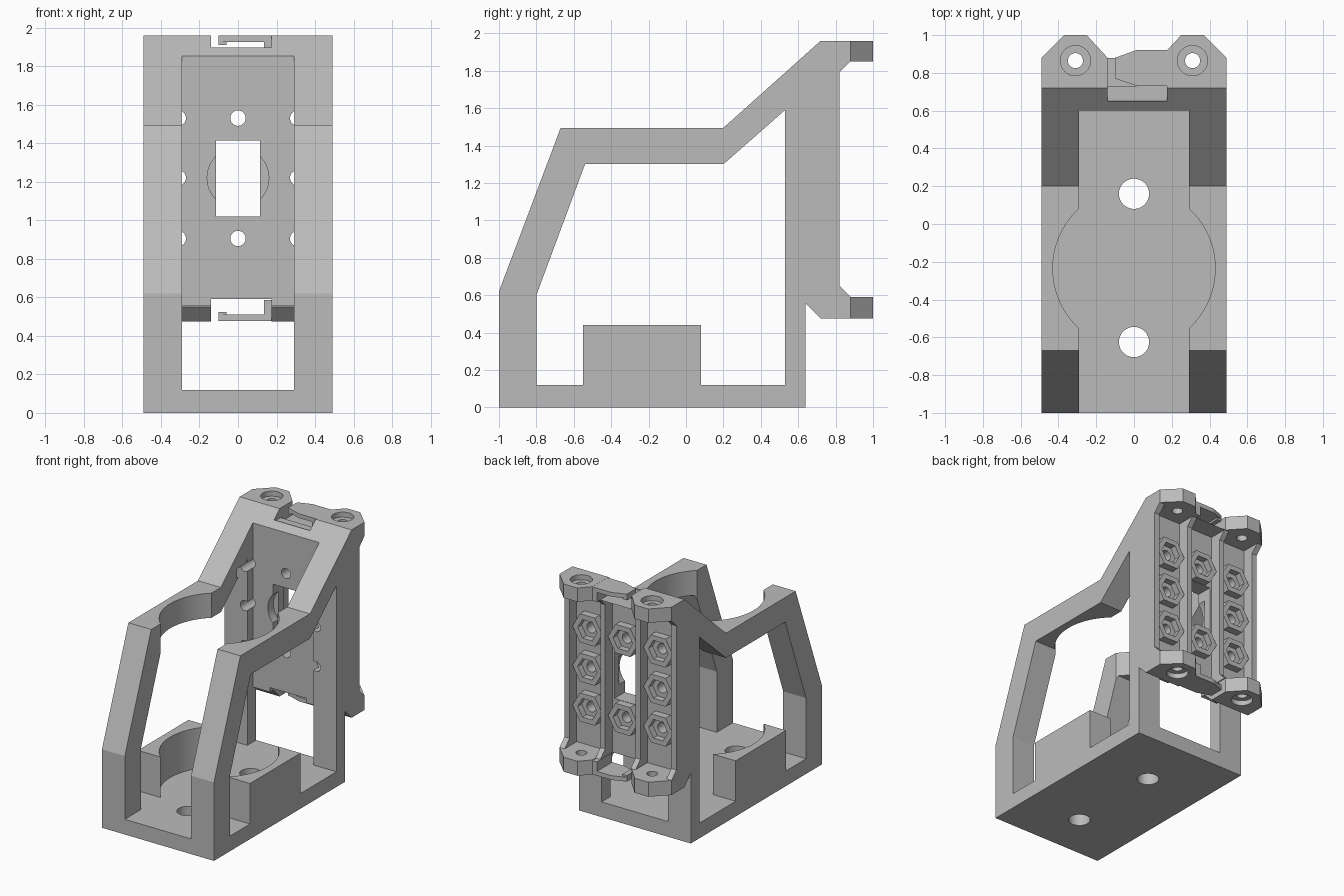
import bpy, bmesh, math

if "Cube" in bpy.data.objects:
    bpy.data.objects.remove(bpy.data.objects["Cube"])

grey = bpy.data.materials.new("plain grey")
grey.use_nodes = True
colour = (0.5, 0.5, 0.5, 1)
grey.diffuse_color = colour
grey.node_tree.nodes["Principled BSDF"].inputs["Base Color"].default_value = colour


def prism(name, points, axis, low, high):
    """Extrude a 2D outline along an axis from low to high."""
    place = {"x": lambda p, t: (t, p[0], p[1]),
             "y": lambda p, t: (p[0], t, p[1]),
             "z": lambda p, t: (p[0], p[1], t)}[axis]
    bm = bmesh.new()
    face = bm.faces.new([bm.verts.new(place(p, low)) for p in points])
    result = bmesh.ops.extrude_face_region(bm, geom=[face])
    start, end = place((0, 0), low), place((0, 0), high)
    verts = [v for v in result["geom"] if isinstance(v, bmesh.types.BMVert)]
    bmesh.ops.translate(bm, verts=verts, vec=[e - s for s, e in zip(start, end)])
    bmesh.ops.recalc_face_normals(bm, faces=bm.faces)
    mesh = bpy.data.meshes.new(name)
    bm.to_mesh(mesh)
    bm.free()
    mesh.materials.append(grey)
    obj = bpy.data.objects.new(name, mesh)
    bpy.context.collection.objects.link(obj)
    return obj


def box(name, x0, x1, y0, y1, z0, z1):
    return prism(name, [(x0, y0), (x1, y0), (x1, y1), (x0, y1)], "z", z0, z1)


def disc(name, centre, radius, axis, low, high, sides=48):
    step = 2 * math.pi / sides
    outline = [(centre[0] + radius * math.cos(i * step),
                centre[1] + radius * math.sin(i * step)) for i in range(sides)]
    return prism(name, outline, axis, low, high)


def activate(obj):
    bpy.ops.object.select_all(action="DESELECT")
    obj.select_set(True)
    bpy.context.view_layer.objects.active = obj


def cut(target, cutter):
    """Subtract the cutter from the target and throw the cutter away."""
    cutter.hide_render = True
    mod = target.modifiers.new("cut", "BOOLEAN")
    mod.operation = "DIFFERENCE"
    mod.solver = "EXACT"
    mod.object = cutter
    activate(target)
    bpy.ops.object.modifier_apply(modifier=mod.name)
    bpy.data.objects.remove(cutter)


TOP, BOTTOM = 1.96, 0.475
FLOOR = 0.73            # back face of the panel inside its channels
HOLE_X = 0.31
ROWS = (0.905, 1.22, 1.53)

# Whole frame from its side outline
outline = [(-1, 0), (0.64, 0), (0.64, 0.555), (0.72, BOTTOM), (1, BOTTOM), (1, 0.59),
           (0.88, 0.59), (0.82, 0.65), (0.82, 1.79), (0.88, 1.85), (1, 1.85),
           (1, TOP), (0.72, TOP), (0.2, 1.495), (-0.67, 1.495), (-1, 0.62)]
frame = prism("frame", outline, "x", -0.49, 0.49)

# Side openings, leaving the saddle blocks
opening = [(-0.8, 0.12), (-0.55, 0.12), (-0.55, 0.44), (0.08, 0.44), (0.08, 0.12),
           (0.53, 0.12), (0.53, 1.59), (0.2, 1.3), (-0.54, 1.3), (-0.8, 0.6)]
cut(frame, prism("cutter", opening, "x", -1, 1))

# Open middle, gap below the panel, and round seat
cut(frame, box("cutter", -0.29, 0.29, -1.1, 0.6, 0.12, 3))
cut(frame, box("cutter", -0.29, 0.29, 0.5, 0.645, 0.12, 0.555))
cut(frame, disc("cutter", (0, -0.235), 0.43, "z", 0.12, 3, 96))

# Base holes
for y in (-0.625, 0.16):
    cut(frame, disc("cutter", (0, y), 0.08, "z", -0.1, 0.3))

# Channels on the back of the panel
for x, half in ((-HOLE_X, 0.135), (0, 0.133), (HOLE_X, 0.135)):
    cut(frame, box("cutter", x - half, x + half, FLOOR, 1.1, 0.59, 1.85))

# Gap between the ears, and notches for the clips
gap = [(-0.14, FLOOR), (0.175, FLOOR), (0.175, 0.92), (0.25, 1), (0.26, 1.1),
       (-0.26, 1.1), (-0.25, 1), (-0.14, 0.88)]
for low, high in ((0.3, 0.59), (1.85, 2.1)):
    cut(frame, prism("cutter", gap, "z", low, high))
cut(frame, box("cutter", -0.14, 0.175, 0.65, 0.75, 1.885, 2.1))
cut(frame, box("cutter", -0.14, 0.175, 0.55, 0.75, 0.3, 0.59))

# Ear corners and counterbored ear holes
for side in (-1, 1):
    corner = [(side * 0.49, 0.88), (side * 0.37, 1), (side * 0.37, 1.1),
              (side * 0.6, 1.1), (side * 0.6, 0.88)]
    cut(frame, prism("cutter", corner, "z", 0.3, 2.1))
    for low, high, bore_low, bore_high in ((1.8, 2.1, 1.92, 2.1), (0.3, 0.65, 0.3, 0.515)):
        centre = (side * HOLE_X, 0.865)
        cut(frame, disc("cutter", centre, 0.04, "z", low, high, 32))
        cut(frame, disc("cutter", centre, 0.08, "z", bore_low, bore_high))

# Panel window with a round recess on its front
cut(frame, disc("cutter", (0, 1.22), 0.16, "y", 0.55, 0.67))
cut(frame, box("cutter", -0.115, 0.115, 0.5, 0.9, 1.02, 1.415))

# Hexagonal nut seats with bolt holes
for x in (-HOLE_X, 0, HOLE_X):
    for z in ROWS:
        if x == 0 and z == ROWS[1]:
            continue
        cut(frame, disc("cutter", (x, z), 0.04, "y", 0.4, 0.9, 32))
        seat = disc("nut_seat", (x, z), 0.13, "y", FLOOR - 0.005, 0.79, 6)
        cut(seat, disc("cutter", (x, z), 0.085, "y", 0.74, 0.9, 6))
        cut(seat, disc("cutter", (x, z), 0.04, "y", 0.6, 0.9, 32))
        activate(seat)
        bpy.ops.object.shade_smooth_by_angle(angle=math.radians(25))

# Spring clips at both ends of the panel
arm = [(-0.1, 0.77), (0.02, FLOOR), (0.2, FLOOR), (0.2, 0.92), (0.01, 0.92), (-0.1, 0.88)]
for name, face, inward in (("top", TOP, -1), ("bottom", BOTTOM, 1)):
    def level(depth):
        return face + inward * depth
    prism(name + "_clip_arm", arm, "z", *sorted((level(0.001), level(0.035))))
    box(name + "_clip_root", 0.135, 0.2, FLOOR, 0.92, *sorted((level(0.002), level(0.11))))
    box(name + "_clip_hook", -0.1, -0.06, 0.77, 0.88, *sorted((level(0.03), level(0.05))))

activate(frame)
bpy.ops.object.shade_smooth_by_angle(angle=math.radians(15))
